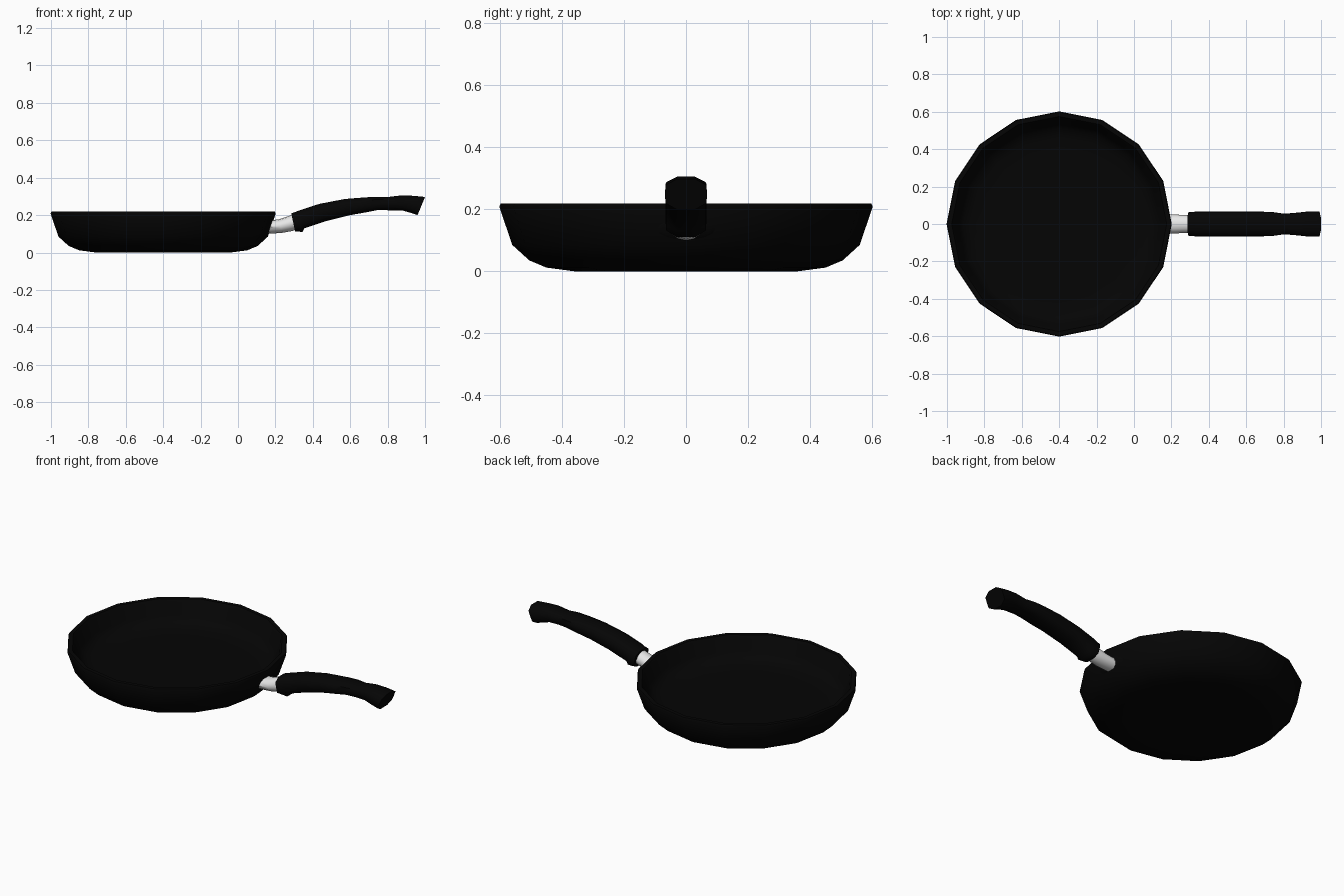
import bpy, bmesh, math
from mathutils import Vector

if "Cube" in bpy.data.objects:
    bpy.data.objects.remove(bpy.data.objects["Cube"])


def material(name, rgb):
    m = bpy.data.materials.new(name)
    m.diffuse_color = (*rgb, 1)
    m.use_nodes = True
    m.node_tree.nodes["Principled BSDF"].inputs["Base Color"].default_value = m.diffuse_color
    return m


BLACK = material("black coating", (0.0014, 0.0014, 0.0014))
STEEL = material("pale steel", (0.8, 0.8, 0.8))


def finish(name, bm, mat, angle=40):
    bmesh.ops.recalc_face_normals(bm, faces=bm.faces)
    mesh = bpy.data.meshes.new(name)
    bm.to_mesh(mesh)
    bm.free()
    mesh.materials.append(mat)
    ob = bpy.data.objects.new(name, mesh)
    bpy.context.collection.objects.link(ob)
    bpy.ops.object.select_all(action='DESELECT')
    ob.select_set(True)
    bpy.context.view_layer.objects.active = ob
    bpy.ops.object.shade_smooth_by_angle(angle=math.radians(angle))
    return ob


def loft(name, rings, mat, angle=40):
    """Skin a list of closed rings and cap both ends."""
    bm = bmesh.new()
    loops = [[bm.verts.new(p) for p in ring] for ring in rings]
    n = len(loops[0])
    for a, b in zip(loops, loops[1:]):
        for i in range(n):
            j = (i + 1) % n
            bm.faces.new((a[i], a[j], b[j], b[i]))
    bm.faces.new(loops[0])
    bm.faces.new(loops[-1])
    return finish(name, bm, mat, angle)


def circle(r, z, n=16):
    return [(-0.4 + r * math.cos(i * math.tau / n), r * math.sin(i * math.tau / n), z)
            for i in range(n)]


def section(top, bottom, half, shape):
    """Cross-section spanned between a top and a bottom (x, z) point."""
    t, b = Vector((top[0], 0, top[1])), Vector((bottom[0], 0, bottom[1]))
    mid, up = (t + b) / 2, (t - b) / 2
    return [mid + up * v + Vector((0, half * u, 0)) for u, v in shape]


# Pan body: outside wall, rim, then inside wall down to the cooking floor
profile = [(0.36, 0), (0.45, 0.012), (0.505, 0.035), (0.56, 0.085), (0.602, 0.208),
           (0.598, 0.218), (0.575, 0.218), (0.565, 0.205), (0.54, 0.135),
           (0.515, 0.105), (0.47, 0.09), (0.40, 0.085)]
loft("pan_body", [circle(r, z) for r, z in profile], BLACK)

# Oval mounting plate on the pan wall
bm = bmesh.new()
bmesh.ops.create_uvsphere(bm, u_segments=16, v_segments=8, radius=1)
for v in bm.verts:
    x, y, z = v.co
    v.co = (0.172 + 0.012 * x + 0.012 * z - 0.022 * abs(y), 0.11 * y, 0.137 + 0.038 * z)
finish("mounting_plate", bm, BLACK)

# Steel ferrule between pan and grip
round_shape = [(math.cos(i * math.tau / 12), math.sin(i * math.tau / 12)) for i in range(12)]
loft("steel_ferrule", [section(t, b, h, round_shape) for t, b, h in (
    ((0.176, 0.172), (0.160, 0.100), 0.050),
    ((0.22, 0.178), (0.235, 0.105), 0.050),
    ((0.27, 0.195), (0.29, 0.115), 0.048),
    ((0.34, 0.220), (0.36, 0.140), 0.046))], STEEL)

# Curved grip with a flared, slanted end
grip_shape = [(0.45, 1), (0.97, 0.6), (1, 0), (0.97, -0.6), (0.45, -1)]
grip_shape += [(-u, v) for u, v in reversed(grip_shape)]
loft("grip", [section(t, b, h, grip_shape) for t, b, h in (
    ((0.285, 0.210), (0.305, 0.113), 0.063),
    ((0.315, 0.220), (0.345, 0.110), 0.066),
    ((0.325, 0.224), (0.355, 0.130), 0.066),
    ((0.435, 0.260), (0.470, 0.168), 0.066),
    ((0.570, 0.286), (0.590, 0.198), 0.066),
    ((0.680, 0.295), (0.690, 0.216), 0.066),
    ((0.750, 0.298), (0.745, 0.227), 0.063),
    ((0.810, 0.298), (0.800, 0.226), 0.055),
    ((0.880, 0.306), (0.875, 0.226), 0.061),
    ((0.940, 0.303), (0.920, 0.213), 0.067),
    ((1.000, 0.297), (0.960, 0.200), 0.068))], BLACK, 60)
